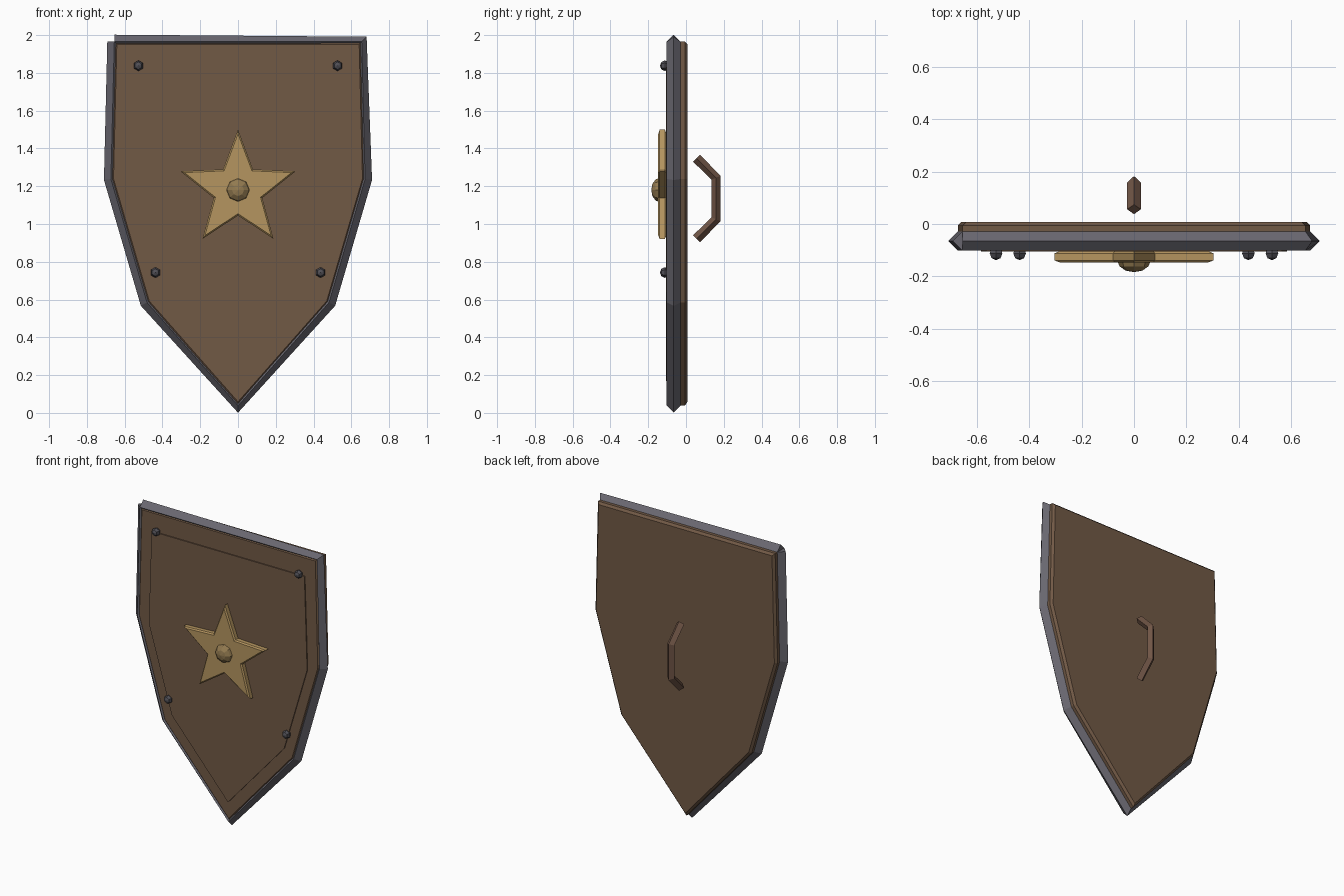
import bpy, bmesh, math
from mathutils import Vector, Matrix

if "Cube" in bpy.data.objects:
    bpy.data.objects.remove(bpy.data.objects["Cube"])


def material(name, rgb):
    m = bpy.data.materials.new(name)
    m.diffuse_color = (*rgb, 1)
    m.use_nodes = True
    m.node_tree.nodes["Principled BSDF"].inputs["Base Color"].default_value = m.diffuse_color
    return m


WOOD = material("brown wood", (0.165, 0.100, 0.060))
LEATHER = material("brown leather", (0.165, 0.092, 0.062))
STEEL = material("grey steel", (0.140, 0.135, 0.160))
IRON = material("dark iron", (0.080, 0.078, 0.092))
GOLD = material("gold", (0.460, 0.300, 0.115))
DARK_GOLD = material("dark gold", (0.290, 0.195, 0.080))


def finish(name, bm, mat):
    bmesh.ops.recalc_face_normals(bm, faces=bm.faces[:])
    me = bpy.data.meshes.new(name)
    bm.to_mesh(me)
    bm.free()
    me.materials.append(mat)
    ob = bpy.data.objects.new(name, me)
    bpy.context.collection.objects.link(ob)
    return ob


def mirrored(half):
    """Outline from its right half; the last point lies on x = 0."""
    return half + [(-x, z) for x, z in reversed(half[:-1])]


def plate(name, outline, front, back, mat, bevel=0.0):
    """Flat xz outline extruded along y, with chamfered front and back rims."""
    bm = bmesh.new()
    cap = bm.faces.new([bm.verts.new((x, front, z)) for x, z in outline])
    out = bmesh.ops.extrude_face_region(bm, geom=[cap], use_keep_orig=True)
    for v in out["geom"]:
        if isinstance(v, bmesh.types.BMVert):
            v.co.y = back
    bmesh.ops.recalc_face_normals(bm, faces=bm.faces[:])
    if bevel:
        rims = [e for e in bm.edges if abs(e.verts[0].co.y - e.verts[1].co.y) < 1e-6]
        bmesh.ops.bevel(bm, geom=rims, offset=bevel, segments=1,
                        affect='EDGES', profile=0.5)
    return finish(name, bm, mat)


def diamond_bar(name, path, normal, radius, mat):
    """Four-sided bar swept along a flat open path."""
    bm = bmesh.new()
    pts = [Vector(p) for p in path]
    n = Vector(normal)
    rings = []
    for i, p in enumerate(pts):
        t = Vector()
        if i > 0:
            t += (p - pts[i - 1]).normalized()
        if i < len(pts) - 1:
            t += (pts[i + 1] - p).normalized()
        s = t.normalized().cross(n)
        rings.append([bm.verts.new(p + d * radius) for d in (s, n, -s, -n)])
    for a, b in zip(rings, rings[1:]):
        for k in range(4):
            j = (k + 1) % 4
            bm.faces.new((a[k], a[j], b[j], b[k]))
    bm.faces.new(rings[0])
    bm.faces.new(rings[-1])
    return finish(name, bm, mat)


def stud(name, x, y, z, radius, depth, segments, rings, mat):
    """Low-poly ball with its pole facing the front."""
    bm = bmesh.new()
    m = (Matrix.Translation((x, y, z)) @ Matrix.Diagonal((radius, depth, radius, 1))
         @ Matrix.Rotation(math.pi / 2, 4, 'X'))
    bmesh.ops.create_uvsphere(bm, u_segments=segments, v_segments=rings,
                              radius=1, matrix=m)
    return finish(name, bm, mat)


# Wooden body and thin raised front panel
outline = mirrored([(0.655, 1.965), (0.673, 1.238), (0.482, 0.585), (0, 0.038)])
plate("shield_body", outline, -0.099, 0.008, WOOD, 0.014)
panel = mirrored([(0.565, 1.83), (0.585, 1.21), (0.415, 0.64), (0, 0.17)])
plate("front_panel", panel, -0.106, -0.09, WOOD)

# Steel rim, starting and ending at the top left corner
rim = [outline[-1]] + outline
diamond_bar("steel_rim", [(x, -0.065, z) for x, z in rim], (0, 1, 0), 0.037, STEEL)

# Star emblem and its centre boss
star = []
for i in range(10):
    r = 0.135 if i % 2 else 0.32
    a = math.pi / 2 - i * math.pi / 5
    star.append((r * math.cos(a), 1.18 + r * math.sin(a)))
plate("star_emblem", star, -0.147, -0.104, GOLD, 0.008)
stud("centre_boss", 0, -0.139, 1.18, 0.064, 0.045, 8, 6, DARK_GOLD)

# Four rivets
for level, x, z in (("upper", 0.527, 1.838), ("lower", 0.437, 0.743)):
    for side, sx in (("left", -1), ("right", 1)):
        stud(f"rivet_{level}_{side}", sx * x, -0.112, z, 0.028, 0.026, 6, 4, IRON)

# Bent grip on the back
diamond_bar("back_handle", [(0, 0.056, 1.348), (0, 0.159, 1.245),
                            (0, 0.159, 1.025), (0, 0.056, 0.922)],
            (1, 0, 0), 0.026, LEATHER)
